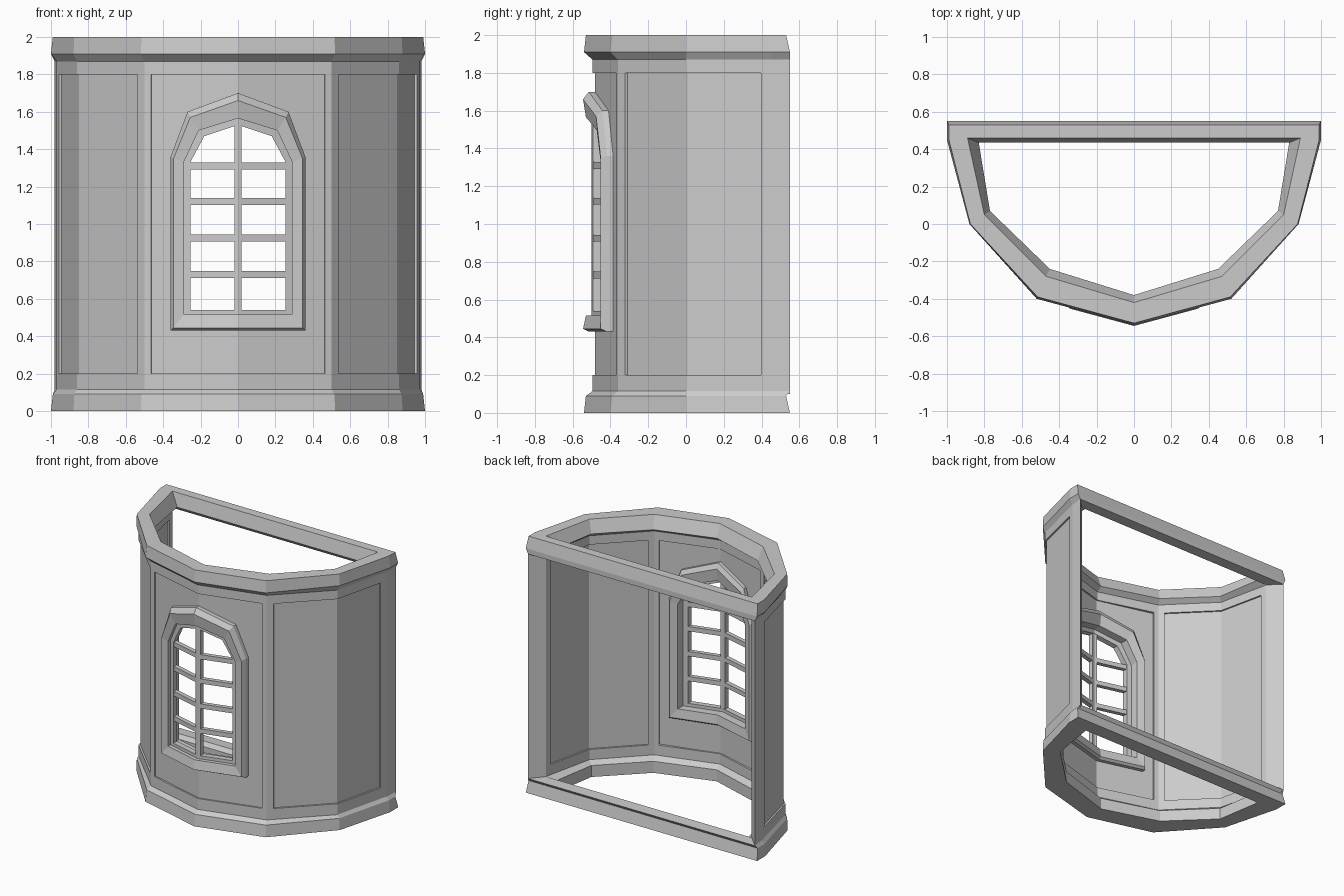
import bpy, bmesh

if "Cube" in bpy.data.objects:
    bpy.data.objects.remove(bpy.data.objects["Cube"])


def mesh(name, loops, cyclic):
    """Skin a closed cross-section through matching loops of 3D points."""
    bm = bmesh.new()
    rows = [[bm.verts.new(p) for p in loop] for loop in loops]
    m, n = len(rows), len(rows[0])
    for i in range(m):
        a, b = rows[i], rows[(i + 1) % m]
        for j in range(n if cyclic else n - 1):
            k = (j + 1) % n
            bm.faces.new((a[j], a[k], b[k], b[j]))
    if not cyclic:
        bm.faces.new([r[0] for r in rows])
        bm.faces.new([r[-1] for r in reversed(rows)])
    bmesh.ops.remove_doubles(bm, verts=bm.verts, dist=1e-5)
    bmesh.ops.recalc_face_normals(bm, faces=bm.faces)
    me = bpy.data.meshes.new(name)
    bm.to_mesh(me)
    bm.free()
    ob = bpy.data.objects.new(name, me)
    bpy.context.collection.objects.link(ob)
    return ob


def mirrored(half):
    return half + [(-p[0],) + tuple(p[1:]) for p in reversed(half) if p[0] > 1e-6]


def plan_ring(name, section):
    mesh(name, [mirrored([(x, y, z) for x, y in o]) for o, z in section], True)


# half plan outlines, front centre to back corner
RIM = [(0, -.54), (.52, -.4), (.88, 0), (1, .45), (1, .55)]
RIM_IN = [(0, -.53), (.515, -.39), (.875, 0), (.99, .45), (.99, .53)]
WALL = [(0, -.495), (.5, -.36), (.86, 0), (.97, .45), (.98, .55)]
INNER = [(0, -.42), (.47, -.28), (.80, .05), (.89, .46), (.89, .46)]
HOLE = [(0, -.38), (.45, -.24), (.77, .07), (.83, .435), (.83, .435)]

# base and cornice rings
plan_ring("base", [(RIM, 0), (RIM_IN, .09), (WALL, .115), (INNER, .12), (HOLE, .09), (HOLE, 0)])
plan_ring("cornice", [(RIM_IN, 2), (RIM, 1.91), (WALL, 1.87), (INNER, 1.87), (HOLE, 1.9), (INNER, 2)])


def lerp(a, b, t):
    return tuple(u + (v - u) * t for u, v in zip(a, b))


def wall_strip(name, params, z0, z1, inset=0.0):
    """Wall section along the plan; a parameter of 1.5 is halfway past corner 1."""
    out, inn = [], []
    for t in params:
        k = min(int(t), 3)
        o = lerp(WALL[k], WALL[k + 1], t - k)
        i = lerp(INNER[k], INNER[k + 1], t - k)
        out.append(lerp(o, i, inset))
        inn.append(lerp(i, o, inset))
    for side, s in (("right", 1), ("left", -1)):
        mesh(f"{name}_{side}", [[(s * x, y, z) for x, y in pts] for pts, z in
                                ((out, z0), (out, z1), (inn, z1), (inn, z0))], False)


# frames and recessed panels of the walls
wall_strip("corner_stile", (.93, 1, 1.1), .1, 1.89)
wall_strip("back_post", (2.88, 3, 4), .1, 1.9)
wall_strip("side_panel", (1.05, 2, 2.92), .15, 1.85, .17)
for nm, z0, z1 in (("lower_rail", .1, .2), ("upper_rail", 1.8, 1.89)):
    wall_strip("side_" + nm, (1.1, 2, 2.88), z0, z1)
    wall_strip("front_" + nm, (0, .93), z0, z1)


def bent(pts, d):
    """Half outline (x, z) laid on the bent front wall, pushed out by d."""
    return mirrored([(x, -.495 + .27 * x - d, z) for x, z in pts])


# front panel with arched opening
RECT = [(0, .19), (.47, .19), (.47, 1.35), (.47, 1.81), (0, 1.81)]
CUT = [(0, .47), (.32, .47), (.32, 1.34), (.25, 1.56), (0, 1.63)]
mesh("front_panel", [bent(CUT, -.012), bent(RECT, -.012), bent(RECT, -.066), bent(CUT, -.066)], True)

# window surround, moulded inside and out
OUTER = [(0, .43), (.36, .43), (.36, 1.36), (.27, 1.6), (0, 1.7)]
BEVEL = [(0, .445), (.345, .445), (.345, 1.35), (.255, 1.57), (0, 1.66)]
REVEAL = [(0, .515), (.29, .515), (.29, 1.33), (.21, 1.5), (0, 1.565)]
mesh("window_surround", [bent(OUTER, -.015), bent(OUTER, .02), bent(BEVEL, .05), bent(REVEAL, .035),
                         bent(REVEAL, -.105), bent(BEVEL, -.115), bent(OUTER, -.095)], True)

# sash
EDGE = [(0, .505), (.3, .505), (.3, 1.34), (.22, 1.515), (0, 1.58)]
LIGHT = [(0, .54), (.255, .54), (.255, 1.33), (.18, 1.47), (0, 1.53)]
mesh("sash", [bent(EDGE, .005), bent(LIGHT, .005), bent(LIGHT, -.04), bent(EDGE, -.04)], True)


# glazing bars
def bar(name, w, z0, z1, d0, d1):
    def path(z, d):
        return [(x, -.495 + .27 * abs(x) - d, z) for x in (-w, 0, w)]
    mesh(name, [path(z0, d0), path(z1, d0), path(z1, d1), path(z0, d1)], False)


for i, z in enumerate((.73, .925, 1.12, 1.31)):
    bar(f"glazing_bar_{i + 1}", .27, z - .018, z + .018, 0, -.035)
bar("centre_bar", .02, .52, 1.55, .004, -.038)
